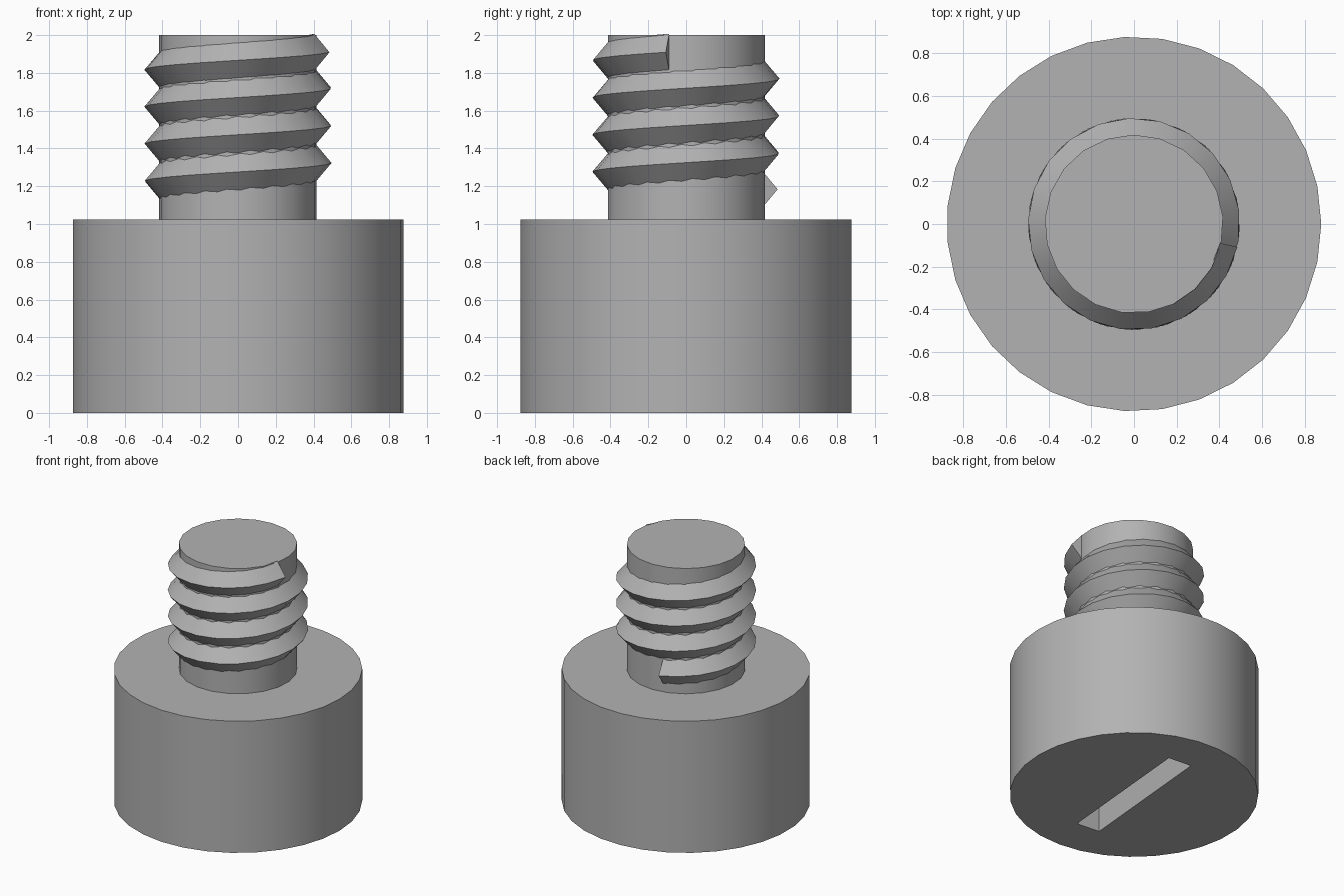
import bpy, bmesh, math
from mathutils import Matrix

if "Cube" in bpy.data.objects:
    bpy.data.objects.remove(bpy.data.objects["Cube"], do_unlink=True)

# Single grey finish
GREY = (0.45, 0.45, 0.45, 1)
grey = bpy.data.materials.new("plain_grey")
grey.use_nodes = True
grey.diffuse_color = GREY
grey.node_tree.nodes["Principled BSDF"].inputs["Base Color"].default_value = GREY


def finish(name, bm):
    bmesh.ops.recalc_face_normals(bm, faces=bm.faces)
    mesh = bpy.data.meshes.new(name)
    bm.to_mesh(mesh)
    bm.free()
    mesh.materials.append(grey)
    obj = bpy.data.objects.new(name, mesh)
    bpy.context.collection.objects.link(obj)
    return obj


def smooth(obj):
    bpy.ops.object.select_all(action="DESELECT")
    obj.select_set(True)
    bpy.context.view_layer.objects.active = obj
    bpy.ops.object.shade_smooth_by_angle(angle=math.radians(30))


def cylinder(name, radius, z0, z1, sides, turn=0.0):
    bm = bmesh.new()
    ring = [bm.verts.new((radius * math.cos(turn + math.tau * i / sides),
                          radius * math.sin(turn + math.tau * i / sides), z0))
            for i in range(sides)]
    base = bm.faces.new(ring)
    new = bmesh.ops.extrude_face_region(bm, geom=[base], use_keep_orig=True)["geom"]
    top = [v for v in new if isinstance(v, bmesh.types.BMVert)]
    bmesh.ops.translate(bm, verts=top, vec=(0, 0, z1 - z0))
    return finish(name, bm)


# Thread path: right-handed helix
PITCH = 0.197
START, END, STEPS = math.radians(102), math.radians(1427.5), 78


def helix_z(angle):
    return 1.325 + PITCH * (angle / math.tau - 1)


# Head with a driver slot cut into its underside
head = cylinder("head", 0.877, 0, 1.025, 31)
bm = bmesh.new()
bmesh.ops.create_cube(bm, size=1, matrix=Matrix.Rotation(math.radians(-5), 4, "Z")
                      @ Matrix.Diagonal((0.19, 1.13, 0.5, 1)))
cutter = finish("slot_cutter", bm)
cutter.hide_render = True
cut = head.modifiers.new("slot", "BOOLEAN")
cut.operation = "DIFFERENCE"
cut.solver = "EXACT"
cut.object = cutter
bpy.context.view_layer.objects.active = head
bpy.ops.object.modifier_apply(modifier=cut.name)
bpy.data.objects.remove(cutter, do_unlink=True)
smooth(head)

# Shaft
smooth(cylinder("shaft", 0.418, 1.0, 2.0, 21, END))

# Triangular thread swept along the helix, with blunt ends
PROFILE = [(0.413, -0.098), (0.496, 0), (0.413, 0.098)]
bm = bmesh.new()
rings = []
for i in range(STEPS + 1):
    a = START + (END - START) * i / STEPS
    rings.append([bm.verts.new((r * math.cos(a), r * math.sin(a), helix_z(a) + dz))
                  for r, dz in PROFILE])
for low, high in zip(rings, rings[1:]):
    for j in range(3):
        k = (j + 1) % 3
        bm.faces.new((low[j], low[k], high[k], high[j]))
bm.faces.new(rings[0])
bm.faces.new(rings[-1])
smooth(finish("thread", bm))
